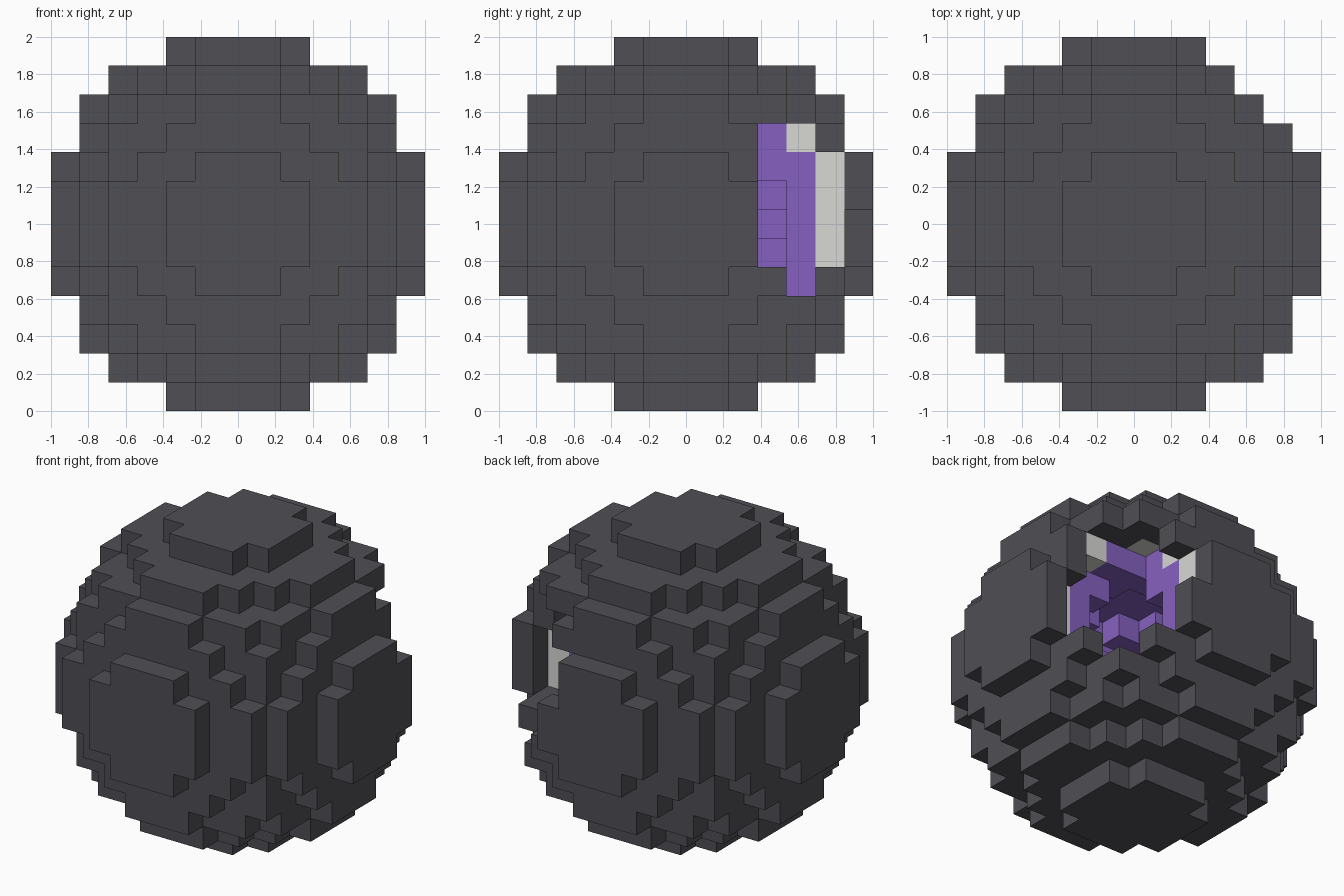
import bpy
import bmesh
from mathutils import Vector

if "Cube" in bpy.data.objects:
    bpy.data.objects.remove(bpy.data.objects["Cube"], do_unlink=True)

HALF = 6                      # blocks from the centre to the outermost layer
SIZE = 2 / (2 * HALF + 1)     # edge of one block
HOLLOW = 13.5                 # radius squared of the empty middle, in blocks

# Column (x, y) -> lowest and highest block missing from the crack
CRACK = {
    (3, 3): (-2, 3), (3, 4): (-2, 3), (4, 3): (-2, 3), (4, 4): (-2, 3),
    (3, 5): (-1, 2), (5, 3): (-1, 2), (4, 5): (-1, 2), (5, 4): (-1, 2),
    (2, 3): (-2, 3), (2, 4): (-2, 3), (2, 5): (-1, 2), (2, 6): (1, 1),
    (3, 2): (-1, 2), (4, 2): (-1, 2), (5, 2): (-1, 1),
}

# Layer name, outer radius squared (in blocks), colour name, linear colour
LAYERS = [
    ("crystal_lining", 25, "crystal purple", (0.238, 0.118, 0.525, 1)),
    ("pale_layer", 30.25, "pale grey", (0.69, 0.69, 0.665, 1)),
    ("stone_shell", 42.25, "dark stone", (0.078, 0.077, 0.089, 1)),
]


def layer_at(i, j, k):
    """Index of the layer that fills a block, or None where it is empty."""
    low, high = CRACK.get((i, j), (1, 0))
    r2 = i * i + j * j + k * k
    if low <= k <= high or r2 < HOLLOW:
        return None
    for index, layer in enumerate(LAYERS):
        if r2 < layer[1]:
            return index
    return None


def make_material(name, colour):
    mat = bpy.data.materials.new(name)
    mat.use_nodes = True
    mat.diffuse_color = colour
    bsdf = next(n for n in mat.node_tree.nodes if n.type == 'BSDF_PRINCIPLED')
    bsdf.inputs["Base Color"].default_value = colour
    bsdf.inputs["Roughness"].default_value = 0.9
    return mat


def add_side(bm, centre, axis, sign):
    """One exposed square side of a block, wound to face outwards."""
    n, u, v = Vector(), Vector(), Vector()
    n[axis] = sign
    u[(axis + 1) % 3] = 1
    v[(axis + 2) % 3] = sign
    corners = [n - u - v, n + u - v, n + u + v, n - u + v]
    bm.faces.new([bm.verts.new(centre + c * SIZE / 2) for c in corners])


# Build each layer from the sides that touch an empty block
meshes = [bmesh.new() for _ in LAYERS]
span = range(-HALF, HALF + 1)
for i in span:
    for j in span:
        for k in span:
            layer = layer_at(i, j, k)
            if layer is None:
                continue
            centre = Vector((i, j, k)) * SIZE + Vector((0, 0, 1))
            for axis in range(3):
                for sign in (-1, 1):
                    near = [i, j, k]
                    near[axis] += sign
                    if layer_at(*near) is None:
                        add_side(meshes[layer], centre, axis, sign)

for bm, (name, _, colour_name, colour) in zip(meshes, LAYERS):
    bmesh.ops.remove_doubles(bm, verts=bm.verts, dist=SIZE / 100)
    mesh = bpy.data.meshes.new(name)
    bm.to_mesh(mesh)
    bm.free()
    mesh.materials.append(make_material(colour_name, colour))
    bpy.context.collection.objects.link(bpy.data.objects.new(name, mesh))
